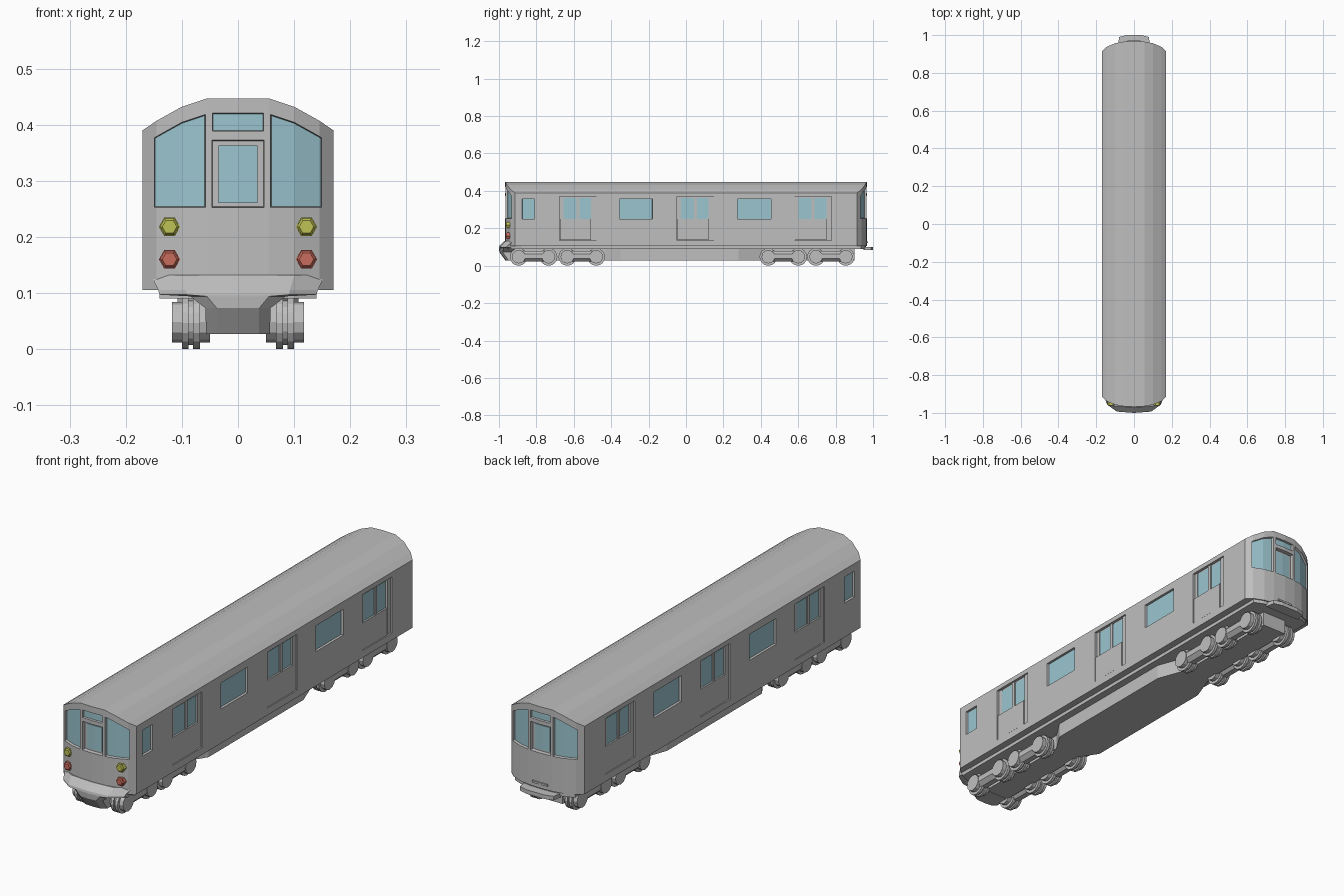
import bpy, bmesh, math
from mathutils import Matrix, Vector

cube = bpy.data.objects.get("Cube")
if cube:
    bpy.data.objects.remove(cube, do_unlink=True)


def material(name, rgb):
    m = bpy.data.materials.new(name)
    m.use_nodes = True
    m.diffuse_color = (*rgb, 1)
    m.node_tree.nodes["Principled BSDF"].inputs["Base Color"].default_value = (*rgb, 1)
    return m


STEEL = material("steel grey", (0.52, 0.52, 0.52))
GLASS = material("pale blue glass", (0.33, 0.56, 0.63))
YELLOW = material("yellow lamp", (0.52, 0.54, 0.09))
RED = material("red lamp", (0.58, 0.15, 0.11))

# Half-width stations: x, distance of the end wall from the centre, roof height
SECTION = [(0, .968, .447), (.055, .965, .447), (.10, .957, .432),
           (.145, .938, .407), (.17, .915, .39)]
SIDE = .17


def sample(x, k):
    x = abs(x)
    for a, b in zip(SECTION, SECTION[1:]):
        if x <= b[0] + 1e-6:
            return a[k] + (b[k] - a[k]) * (x - a[0]) / (b[0] - a[0])
    return SECTION[-1][k]


def plan(x):
    return sample(x, 1)


def roof(x):
    return sample(x, 2)


def stations(x0, x1):
    bends = [s * p[0] for p in SECTION for s in (-1, 1)]
    return sorted({x0, x1} | {b for b in bends if x0 < b < x1})


def finish(name, bm, mat):
    bmesh.ops.recalc_face_normals(bm, faces=bm.faces)
    mesh = bpy.data.meshes.new(name)
    bm.to_mesh(mesh)
    bm.free()
    mesh.materials.append(mat)
    ob = bpy.data.objects.new(name, mesh)
    bpy.context.collection.objects.link(ob)
    return ob


def loft(name, rings, mat=STEEL):
    """Skin a list of equally long closed rings and cap both ends."""
    bm = bmesh.new()
    loops = [[bm.verts.new(p) for p in ring] for ring in rings]
    n = len(loops[0])
    for a, b in zip(loops, loops[1:]):
        for i in range(n):
            j = (i + 1) % n
            bm.faces.new((a[i], a[j], b[j], b[i]))
    bm.faces.new(loops[0])
    bm.faces.new(loops[-1])
    return finish(name, bm, mat)


def slab(name, us, lo, hi, outer, inner, inset=0, mat=STEEL, sideways=False):
    """Block following the body's curve; the inner face can be smaller."""
    mid, half = (us[0] + us[-1]) / 2, (us[-1] - us[0]) / 2
    rings = []
    for u in us:
        v = mid + (u - mid) * (1 - inset / half)
        ring = [(u, outer(u), lo(u)), (u, outer(u), hi(u)),
                (v, inner(v), hi(v) - inset), (v, inner(v), lo(v) + inset)]
        rings.append([(d, w, z) if sideways else (w, d, z) for w, d, z in ring])
    return loft(name, rings, mat)


def flat(v):
    return lambda u: v


def box(name, x, y, z, mat=STEEL):
    return slab(name, list(x), flat(z[0]), flat(z[1]), flat(y[0]), flat(y[1]), 0, mat)


def cylinder(name, radius, start, end, sides, mat=STEEL, tip=None, spin=0):
    a, b = Vector(start), Vector(end)
    bm = bmesh.new()
    turn = (b - a).to_track_quat('Z', 'Y').to_matrix().to_4x4()
    bmesh.ops.create_cone(bm, cap_ends=True, segments=sides, radius1=radius,
                          radius2=radius if tip is None else tip, depth=(b - a).length,
                          matrix=Matrix.Translation((a + b) / 2) @ turn @ Matrix.Rotation(spin, 4, 'Z'))
    return finish(name, bm, mat)


cutters = []


def end_opening(name, s, x0, x1, lo, hi, depth, inset, pane=None):
    """Recess in an end wall, with a glass pane on its floor."""
    us = stations(x0, x1)
    out, floor = (lambda x: s * (plan(x) + .03)), (lambda x: s * (plan(x) - depth))
    cutters.append(slab("cutter", us, lo, hi, out, floor, inset))
    m = .6 * inset
    px0, px1, plo, phi = pane or (x0 + m, x1 - m, lambda x: lo(x) + m, lambda x: hi(x) - m)
    slab(name, stations(px0, px1), plo, phi, lambda x: s * (plan(x) - depth + .003),
         lambda x: s * (plan(x) - depth - .004), 0, GLASS)


def side_plate(name, s, y0, y1, z0, z1, d0, d1, mat):
    return slab(name, [y0, y1], flat(z0), flat(z1), flat(s * d0), flat(s * d1), 0, mat, True)


def side_cut(s, y0, y1, z0, z1, depth, inset):
    cutters.append(slab("cutter", [y0, y1], flat(z0), flat(z1), flat(s * (SIDE + .03)),
                        flat(s * (SIDE - depth)), inset, STEEL, True))


# Car body
body = slab("car_body", stations(-SIDE, SIDE), flat(.105), roof,
            lambda x: -plan(x), plan)

# End windows, end doors and destination panels
for s, end in ((-1, "front"), (1, "back")):
    for x0, x1, tag in ((-.154, -.053, "right"), (.053, .154, "left")):
        end_opening(f"{end}_{tag}_window", s, x0, x1, flat(.248),
                    lambda x: roof(x) - .023, .014, .007)
    end_opening(f"{end}_door_window", s, -.049, .049, flat(.25), flat(.375), .016, .004,
                (-.035, .035, flat(.26), flat(.363)))
    end_opening(f"{end}_sign_window", s, -.049, .049, flat(.385), flat(.424), .012, .005)

# Side windows and sliding doors
for s, side in ((1, "left"), (-1, "right")):
    for y0, y1 in ((-.88, -.805), (-.36, -.175), (.27, .46)):
        side_cut(s, y0, y1, .245, .362, .012, .006)
        side_plate(f"{side}_window", s, y0 + .004, y1 - .004, .249, .358, .161, .154, GLASS)
    for c in (-.578, .05, .68):
        side_cut(s, c - .098, c + .098, .135, .37, .012, 0)

        def part(name, a, b, z0, z1, d, mat=STEEL):
            y0, y1 = sorted((c + s * a, c + s * b))
            side_plate(f"{side}_{name}", s, y0, y1, z0, z1, d, .152, mat)
        part("door_panel", -.096, .07, .137, .25, .168)
        part("door_edge", .073, .096, .137, .368, .166)
        part("door_post", -.008, .008, .25, .368, .165)
        part("door_frame", -.096, -.078, .25, .368, .162)
        for a, b in ((-.078, -.008), (.008, .07)):
            part("door_window", a, b, .25, .362, .161, GLASS)

# Cut every recess at once
bpy.ops.object.select_all(action='DESELECT')
for c in cutters:
    c.select_set(True)
bpy.context.view_layer.objects.active = cutters[0]
bpy.ops.object.join()
cutter = bpy.context.view_layer.objects.active
cutter.hide_render = True
mod = body.modifiers.new("recesses", 'BOOLEAN')
mod.operation, mod.solver, mod.object = 'DIFFERENCE', 'EXACT', cutter
bpy.context.view_layer.objects.active = body
bpy.ops.object.modifier_apply(modifier=mod.name)
bpy.data.objects.remove(cutter, do_unlink=True)

# Head and tail lamps
for s in (-1, 1):
    for z, mat, name in ((.218, YELLOW, "head_lamp"), (.16, RED, "tail_lamp")):
        x = s * .122
        cylinder(name + "_rim", .019, (x, -.93, z), (x, -.957, z), 6, mat, None, math.pi / 2)
        cylinder(name, .017, (x, -.957, z), (x, -.962, z), 6, mat, .013, math.pi / 2)


# Front apron, flaring out and then tucking under
def apron_ring(hw, front, z, back=-.88):
    corner = front + .3 * hw
    return [(-hw, back, z), (-hw, corner, z), (-.65 * hw, front + .05 * hw, z), (0, front, z),
            (.65 * hw, front + .05 * hw, z), (hw, corner, z), (hw, back, z)]


loft("front_apron", [apron_ring(.155, -.971, .132), apron_ring(.142, -.998, .105),
                     apron_ring(.14, -1, .097), apron_ring(.085, -1, .094),
                     apron_ring(.058, -.998, .073), apron_ring(.057, -.965, .027)])

# Rear step and handle
loft("rear_step", [[(-.085, .95, z), (.085, .95, z), (.078, .99, z), (.04, 1, z),
                    (-.04, 1, z), (-.078, .99, z)] for z in (.083, .1)])
box("rear_handle", (-.035, .035), (.96, .972), (.122, .13))

# Underframe: floor edge, central spine and wide equipment box
slab("floor_edge", stations(-.14, .14), flat(.09), flat(.108),
     lambda x: -plan(x) + .005, lambda x: plan(x) - .005)
box("spine", (-.057, .057), (-.94, .9), (.028, .1))
loft("equipment_box", [[(-hw, y, .028), (hw, y, .028), (hw, y, .1), (-hw, y, .1)]
                       for y, hw in ((-.43, .057), (-.35, .108), (.28, .108), (.42, .057))])

# Wheels, hubs and the round beams joining each pair
for s in (-1, 1):
    for pair in ((-.895, -.735), (-.635, -.48), (.44, .6), (.695, .855)):
        for y in pair:
            for a, b, r in ((.068, .08, .047), (.08, .088, .04), (.088, .1, .047)):
                cylinder("wheel", r, (s * a, y, .047), (s * b, y, .047), 16)
            cylinder("hub", .036, (s * .05, y, .048), (s * .118, y, .048), 12)
        cylinder("wheel_beam", .031, (s * .087, pair[0], .05), (s * .087, pair[1], .05),
                 8, STEEL, None, math.pi / 8)
